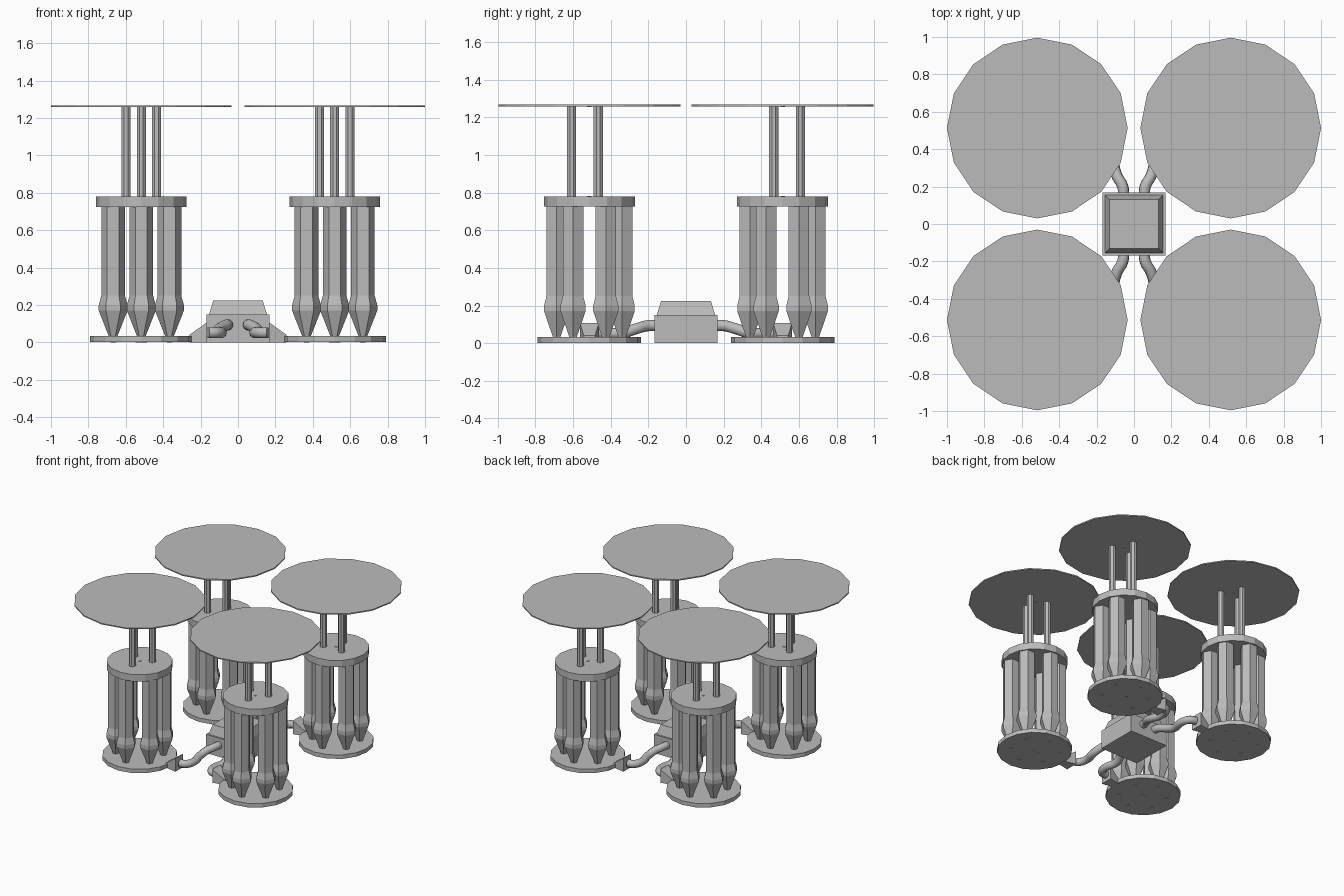
import bpy
from math import cos, sin, pi, radians
from mathutils import Vector

old = bpy.data.objects.get("Cube")
if old:
    bpy.data.objects.remove(old)

grey = bpy.data.materials.new("plain grey")
grey.use_nodes = True
grey.diffuse_color = (0.5, 0.5, 0.5, 1)
grey.node_tree.nodes["Principled BSDF"].inputs["Base Color"].default_value = (0.5, 0.5, 0.5, 1)


def add_mesh(name, verts, faces):
    mesh = bpy.data.meshes.new(name)
    mesh.from_pydata(verts, [], faces)
    mesh.materials.append(grey)
    ob = bpy.data.objects.new(name, mesh)
    bpy.context.collection.objects.link(ob)
    return ob


def lathe(name, x, y, profile, sides, turn=0):
    """Closed faceted solid from (radius, height) pairs, bottom to top."""
    verts = [(x + r * cos(turn + 2 * pi * i / sides), y + r * sin(turn + 2 * pi * i / sides), z)
             for r, z in profile for i in range(sides)]
    faces = [(k * sides + i, k * sides + (i + 1) % sides,
              (k + 1) * sides + (i + 1) % sides, (k + 1) * sides + i)
             for k in range(len(profile) - 1) for i in range(sides)]
    last = (len(profile) - 1) * sides
    faces += [tuple(reversed(range(sides))), tuple(range(last, last + sides))]
    return add_mesh(name, verts, faces)


def wedge(name, sx, sy):
    """Flared coupling on the inner edge of a base plate."""
    verts = []
    for x, half, top in ((0.26, 0.03, 0.04), (0.165, 0.05, 0.108)):
        verts += [(sx * x, sy * 0.513 + a * half, z) for a, z in
                  ((-1, 0), (1, 0), (1, top), (-1, top))]
    faces = [(0, 1, 2, 3), (7, 6, 5, 4)]
    faces += [(i, i + 4, (i + 1) % 4 + 4, (i + 1) % 4) for i in range(4)]
    if sx < 0:
        faces = [f[::-1] for f in faces]
    return add_mesh(name, verts, faces)


def pipe(name, points, radius):
    curve = bpy.data.curves.new(name, "CURVE")
    curve.dimensions = "3D"
    curve.bevel_depth = radius
    curve.bevel_resolution = 3
    curve.use_fill_caps = True
    curve.resolution_u = 6
    spline = curve.splines.new("BEZIER")
    spline.bezier_points.add(len(points) - 1)
    for bp, p in zip(spline.bezier_points, points):
        bp.co = Vector(p)
        bp.handle_left_type = bp.handle_right_type = "AUTO"
    curve.materials.append(grey)
    ob = bpy.data.objects.new(name, curve)
    bpy.context.collection.objects.link(ob)
    return ob


COLUMN = [(0.014, 0), (0.024, 0.035), (0.077, 0.17), (0.077, 0.2), (0.063, 0.25), (0.063, 0.73)]
PIPE = [(0.16, 0.513, 0.052), (0.115, 0.5, 0.052), (0.09, 0.43, 0.052), (0.108, 0.33, 0.056),
        (0.092, 0.26, 0.078), (0.06, 0.2, 0.093), (0.055, 0.15, 0.093)]

# Four column clusters, each with its pipe to the hub
for sx, side in ((-1, "right"), (1, "left")):
    for sy, end in ((-1, "front"), (1, "back")):
        tag = f"{end}_{side}_"
        x, y = sx * 0.517, sy * 0.513
        lathe(tag + "base_plate", x, y, [(0.275, 0.002), (0.275, 0.034)], 16)
        lathe(tag + "base_socket", x, y, [(0.03, 0), (0.03, 0.02)], 4)
        lathe(tag + "cap_plate", x, y, [(0.242, 0.725), (0.242, 0.78)], 16)
        lathe(tag + "cap_pin", x, y, [(0.012, 0.77), (0.012, 0.783)], 8)
        lathe(tag + "canopy", x, y, [(0.483, 1.258), (0.483, 1.267)], 16)
        lathe(tag + "canopy_pin", x, y, [(0.012, 1.255), (0.012, 1.262)], 8)
        for i in range(6):
            a = radians(30 + 60 * i)
            lathe(f"{tag}column_{i + 1}", x + 0.174 * cos(a), y + 0.174 * sin(a), COLUMN, 6)
        for i in range(3):
            a = sy * radians(90 + 120 * i)
            lathe(f"{tag}rod_{i + 1}", x + 0.094 * cos(a), y + 0.094 * sin(a),
                  [(0.026, 0.77), (0.026, 1.26)], 8, pi / 8)
        wedge(tag + "coupling", sx, sy)
        tube = pipe(tag + "pipe", [(sx * px, sy * py, pz) for px, py, pz in PIPE], 0.03)
        bpy.ops.object.select_all(action="DESELECT")
        tube.select_set(True)
        bpy.context.view_layer.objects.active = tube
        bpy.ops.object.convert(target="MESH")
        bpy.ops.object.shade_smooth_by_angle(angle=radians(50))

# Central hub: square box with a tapered lid
ROOT2 = 2 ** 0.5
lathe("hub_box", 0, 0, [(0.168 * ROOT2, 0), (0.168 * ROOT2, 0.15)], 4, pi / 4)
lathe("hub_lid", 0, 0, [(0.155 * ROOT2, 0.15), (0.132 * ROOT2, 0.225)], 4, pi / 4)
